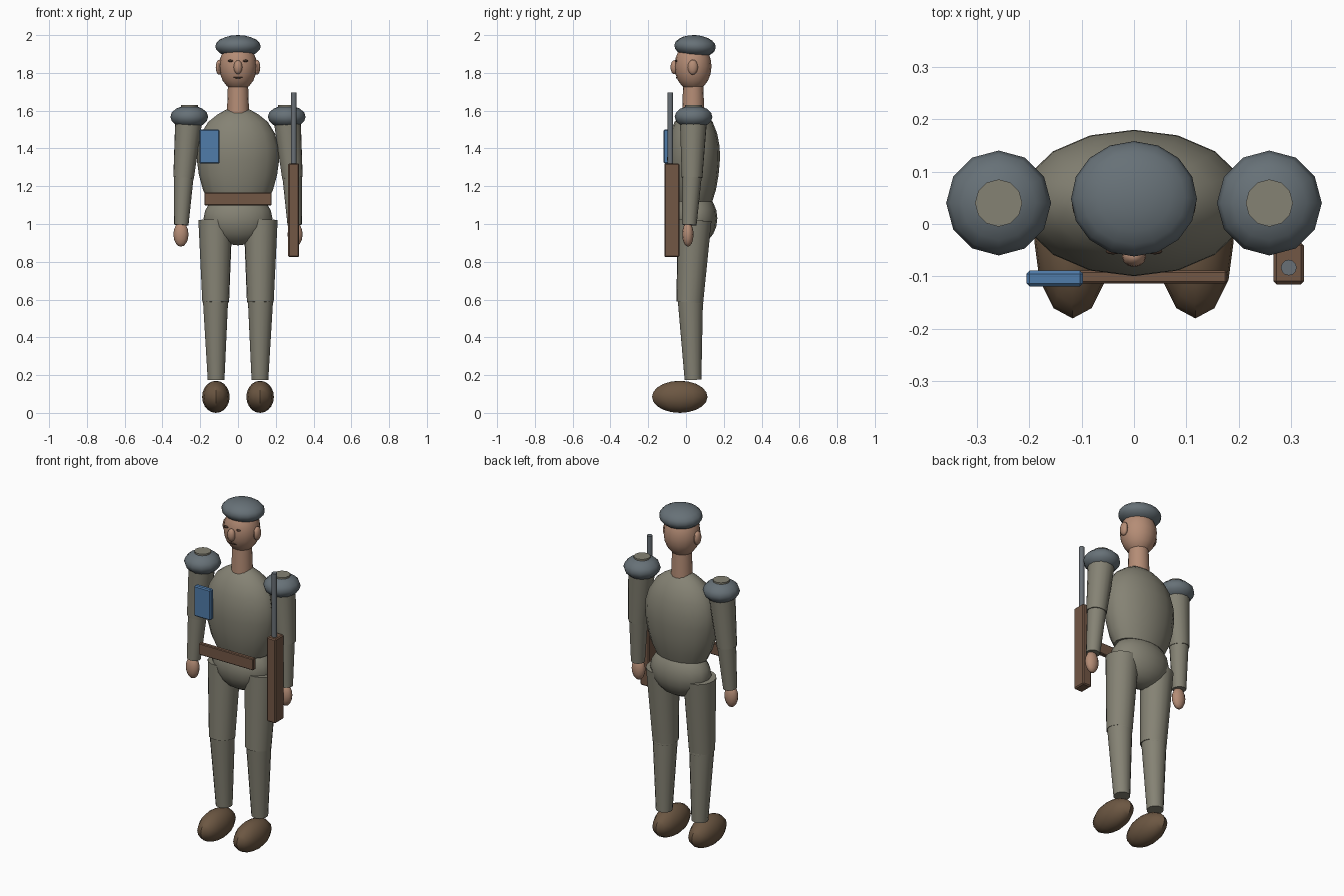
import bpy, bmesh
from math import pi, radians
from mathutils import Vector, Matrix

old = bpy.data.objects.get("Cube")
if old:
    bpy.data.objects.remove(old, do_unlink=True)


def material(name, r, g, b):
    m = bpy.data.materials.new(name)
    m.use_nodes = True
    m.diffuse_color = (r, g, b, 1)
    m.node_tree.nodes["Principled BSDF"].inputs["Base Color"].default_value = (r, g, b, 1)
    return m


khaki = material("khaki cloth", .235, .225, .175)
slate = material("slate felt", .135, .165, .185)
skin = material("skin", .46, .265, .18)
leather = material("boot leather", .15, .095, .055)
wood = material("brown wood", .17, .095, .06)
blue = material("blue book", .08, .2, .4)
metal = material("grey metal", .14, .16, .18)
dark = material("dark line", .08, .045, .03)


def finish(name, bm, mat, smooth=True):
    bmesh.ops.recalc_face_normals(bm, faces=bm.faces)
    mesh = bpy.data.meshes.new(name)
    bm.to_mesh(mesh)
    bm.free()
    mesh.materials.append(mat)
    ob = bpy.data.objects.new(name, mesh)
    bpy.context.collection.objects.link(ob)
    if smooth:
        bpy.ops.object.select_all(action='DESELECT')
        ob.select_set(True)
        bpy.context.view_layer.objects.active = ob
        bpy.ops.object.shade_smooth_by_angle(angle=radians(40))
    return ob


def ellipsoid(name, centre, radii, mat, segments=16, rings=10, tilt=0):
    bm = bmesh.new()
    bmesh.ops.create_uvsphere(bm, u_segments=segments, v_segments=rings, radius=1)
    place = Matrix.Translation(centre) @ Matrix.Rotation(tilt, 4, 'X') @ Matrix.Diagonal((*radii, 1))
    bm.transform(place)
    return finish(name, bm, mat)


def limb(name, low, high, r_low, r_high, mat, segments=16):
    low, high = Vector(low), Vector(high)
    axis = high - low
    bm = bmesh.new()
    bmesh.ops.create_cone(bm, cap_ends=True, segments=segments, radius1=r_low,
                          radius2=r_high, depth=axis.length)
    turn = axis.to_track_quat('Z', 'Y').to_matrix().to_4x4()
    bm.transform(Matrix.Translation((low + high) / 2) @ turn)
    return finish(name, bm, mat)


def box(name, centre, size, mat, bevel=.006):
    bm = bmesh.new()
    bmesh.ops.create_cube(bm, size=1)
    bm.transform(Matrix.Translation(centre) @ Matrix.Diagonal((*size, 1)))
    ob = finish(name, bm, mat, False)
    mod = ob.modifiers.new("edges", 'BEVEL')
    mod.width = bevel
    mod.segments = 1
    return ob


def lathe(name, profile, centre_y, depth, mat, segments=16):
    # Turned profile, flattened front to back
    bm = bmesh.new()
    verts = [bm.verts.new((r, 0, z)) for r, z in profile]
    edges = [bm.edges.new(pair) for pair in zip(verts, verts[1:])]
    bmesh.ops.spin(bm, geom=verts + edges, axis=(0, 0, 1), cent=(0, 0, 0),
                   angle=2 * pi, steps=segments)
    bmesh.ops.remove_doubles(bm, verts=bm.verts, dist=1e-4)
    bmesh.ops.holes_fill(bm, edges=[e for e in bm.edges if e.is_boundary], sides=0)
    bm.transform(Matrix.Translation((0, centre_y, 0)) @ Matrix.Diagonal((1, depth, 1, 1)))
    return finish(name, bm, mat)


# Body
lathe("torso", [(.155, 1.12), (.185, 1.18), (.207, 1.26), (.218, 1.34), (.216, 1.41),
                (.195, 1.48), (.158, 1.54), (.108, 1.58), (.055, 1.61)], .04, .64, khaki)
ellipsoid("pelvis", (0, .048, 1.03), (.182, .118, .143), khaki)
limb("neck", (0, .038, 1.58), (0, .038, 1.75), .059, .053, skin)

# Head
ellipsoid("head", (0, .037, 1.835), (.1, .098, .13), skin)
ellipsoid("beret", (0, .048, 1.94), (.12, .11, .06), slate, 16, 10, radians(-3))
ellipsoid("nose", (0, -.062, 1.83), (.023, .02, .037), skin, 12, 8)
ellipsoid("mouth", (0, -.05, 1.775), (.026, .004, .004), dark, 12, 6)

# Paired parts, left is +x
for side, s in (("left", 1), ("right", -1)):
    ellipsoid(side + "_ear", (.1 * s, .036, 1.83), (.018, .027, .04), skin, 12, 8)
    ellipsoid(side + "_eye", (.04 * s, -.052, 1.864), (.014, .006, .006), dark, 12, 6)
    limb(side + "_upper_arm", (.288 * s, .032, 1.245), (.258 * s, .04, 1.58), .055, .074, khaki)
    limb(side + "_shoulder_tip", (.258 * s, .04, 1.575), (.258 * s, .04, 1.63), .045, .045, khaki, 12)
    limb(side + "_forearm", (.3 * s, .018, .995), (.286 * s, .032, 1.26), .038, .052, khaki)
    ellipsoid(side + "_shoulder_pad", (.258 * s, .04, 1.567), (.1, .1, .061), slate, 12, 8)
    ellipsoid(side + "_hand", (.302 * s, .01, .945), (.04, .03, .065), skin, 12, 8)
    limb(side + "_thigh", (.118 * s, .02, .585), (.12 * s, .045, 1.02), .071, .09, khaki)
    limb(side + "_shin", (.116 * s, .037, .175), (.119 * s, .023, .6), .045, .068, khaki)
    ellipsoid(side + "_knee", (.118 * s, .026, .58), (.066, .066, .03), khaki)
    ellipsoid(side + "_boot", (.117 * s, -.033, .085), (.073, .147, .085), leather, 12, 10)

# Gear
box("belt", (0, -.101, 1.132), (.355, .025, .068), wood, .004)
box("chest_book", (-.151, -.104, 1.41), (.108, .03, .18), blue)
box("rifle_stock", (.295, -.075, 1.073), (.058, .08, .496), wood)
limb("rifle_barrel", (.295, -.083, 1.3), (.295, -.083, 1.695), .015, .015, metal, 12)
